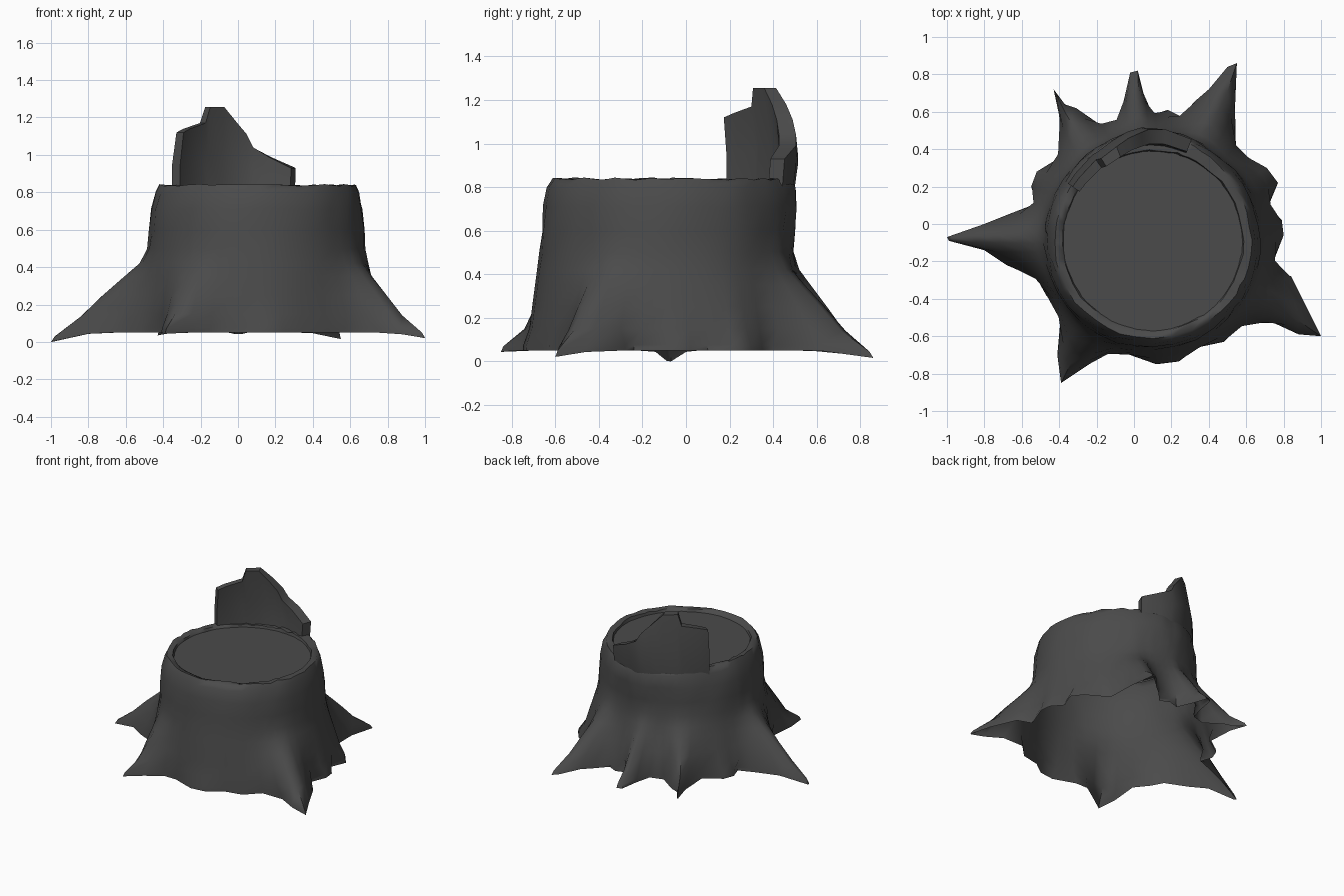
import bpy, bmesh, math, random

if "Cube" in bpy.data.objects:
    bpy.data.objects.remove(bpy.data.objects["Cube"])

random.seed(4)
CX, CY = 0.10, -0.09      # trunk axis
bark = bpy.data.materials.new("dark_bark")
bark.diffuse_color = (0.07, 0.07, 0.07, 1)
bark.use_nodes = True
bark.node_tree.nodes["Principled BSDF"].inputs["Base Color"].default_value = bark.diffuse_color


def polar(a, r, z):
    return (CX + r * math.cos(a), CY + r * math.sin(a), z)


def back_bulge(a):
    d = (math.degrees(a) - 92) / 32
    return 0.055 * math.exp(-d * d)


def grid_rings(bm, rings, closed=True):
    """Skin a list of point rings with quads, return the vertex rings."""
    vs = [[bm.verts.new(p) for p in ring] for ring in rings]
    n = len(vs[0])
    for lo, hi in zip(vs, vs[1:]):
        for i in range(n if closed else n - 1):
            j = (i + 1) % n
            bm.faces.new((lo[i], lo[j], hi[j], hi[i]))
    return vs


def finish(bm, name, angle, recalc=False):
    if recalc:
        bmesh.ops.recalc_face_normals(bm, faces=bm.faces)
    me = bpy.data.meshes.new(name)
    bm.to_mesh(me)
    bm.free()
    me.materials.append(bark)
    ob = bpy.data.objects.new(name, me)
    bpy.context.collection.objects.link(ob)
    bpy.ops.object.select_all(action='DESELECT')
    ob.select_set(True)
    bpy.context.view_layer.objects.active = ob
    bpy.ops.object.shade_smooth_by_angle(angle=math.radians(angle))
    return ob


# Ground outline with pointed roots, counter-clockwise from +x
outline = [
    (.80, -.06), (.79, .02), (.72, .10), (.77, .22), (.71, .30), (.62, .35),
    (.545, .40), (.54, .62), (.55, .86), (.50, .84), (.40, .72), (.33, .66),
    (.25, .575), (.18, .61), (.10, .585), (.05, .70), (.02, .82), (-.02, .81),
    (-.05, .68), (-.08, .56), (-.18, .53), (-.31, .62), (-.37, .64), (-.43, .72),
    (-.40, .58), (-.39, .36), (-.52, .28), (-.55, .20), (-.52, .11), (-.65, .06),
    (-.80, .0), (-1.0, -.07), (-.99, -.09), (-.80, -.14), (-.68, -.22), (-.52, -.29),
    (-.47, -.38), (-.39, -.48), (-.41, -.70), (-.39, -.85), (-.27, -.77), (-.15, -.69),
    (-.05, -.69), (.12, -.75), (.24, -.735), (.34, -.66), (.48, -.63), (.58, -.53),
    (.75, -.53), (.88, -.59), (1.0, -.60), (.93, -.46), (.84, -.28), (.73, -.24)]
n = len(outline)
raw = [math.atan2(y - CY, x - CX) % math.tau for x, y in outline]
# softened outline for the upper part of the roots
rounded = [tuple(outline[i][k] / 2 + (outline[i - 1][k] + outline[(i + 1) % n][k]) / 4
                 for k in (0, 1)) for i in range(n)]


def smooth_angle(i):
    return sum(raw[(i + k) % n] + math.tau * ((i + k) // n) for k in range(-2, 3)) / 5


angles = [smooth_angle(i) for i in range(n)]

# Trunk with roots: open at the bottom, flaring from the round trunk to the outline
rings = []
for z, w in ((.05, 1), (.075, .96), (.15, .77), (.25, .52), (.35, .26), (.42, .08)):
    ring = []
    for (x, y), a in zip(outline if w > .9 else rounded, angles):
        px, py, _ = polar(a, .59, z)
        reach = max(0, math.hypot(x - CX, y - CY) - .7) / .4
        drop = .051 * reach ** 3 * w ** 3
        ring.append((px + (x - px) * w, py + (y - py) * w, z - drop))
    rings.append(ring)
# straight upper trunk, bevelled rim and shallow inner lip
for z, r, b, lump in ((.50, .583, 0, .004), (.60, .575, .2, .006), (.71, .566, .6, .006),
                      (.80, .545, .9, .006), (.838, .526, .8, .006),
                      (.835, .485, 0, .006), (.80, .475, 0, 0)):
    rings.append([polar(a, r + b * back_bulge(a) + random.uniform(-lump, lump),
                        z + random.uniform(-lump, lump)) for a in angles])
bm = bmesh.new()
grid_rings(bm, rings)
finish(bm, "trunk_and_roots", 62)

# Cut surface, a flat disc just below the rim
bm = bmesh.new()
bm.faces.new([bm.verts.new(polar(i * math.tau / 24, .49, .815)) for i in range(24)])
finish(bm, "cut_surface", 30)

# Broken splinter standing on the back of the rim: (angle, top height)
crest = [(146, 1.12), (139, 1.14), (125, 1.17), (122, 1.255), (111, 1.255),
         (103, 1.18), (96, 1.11), (92, 1.04), (83, .99), (69, .93)]


def splinter_row(t, offset):
    row = []
    for deg, top in crest:
        a = math.radians(deg)
        z = .77 + (top - .77) * t
        lean = .05 * max(0, z - .95) / .3
        swell = .8 + .45 * min(1, (z - .77) / .18)
        thick = (.05 + .6 * back_bulge(a)) * offset * (1 - 4 * lean * t)
        row.append(polar(a, .542 + swell * back_bulge(a) - lean - thick, z))
    return row


bm = bmesh.new()
section = [splinter_row(t, o) for t, o in ((0, 0), (.5, 0), (1, 0), (1, 1), (.5, 1), (0, 1))]
vs = grid_rings(bm, section, closed=False)
for k in (0, -1):
    bm.faces.new([row[k] for row in vs])
finish(bm, "broken_splinter", 40, recalc=True)
